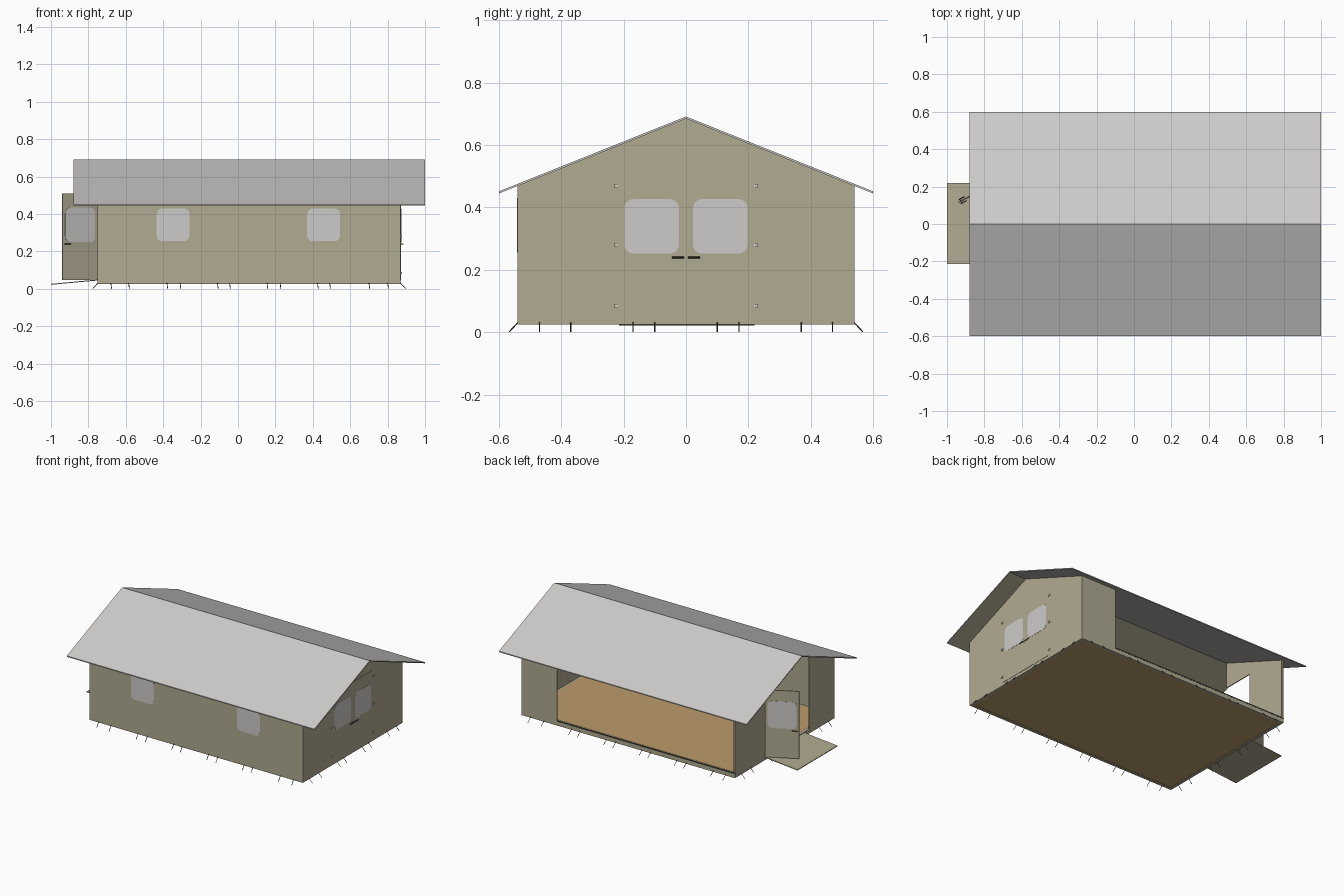
import bpy, bmesh, math
from mathutils import Vector

if "Cube" in bpy.data.objects:
    bpy.data.objects.remove(bpy.data.objects["Cube"], do_unlink=True)


def material(name, rgb):
    m = bpy.data.materials.new(name)
    m.use_nodes = True
    m.diffuse_color = (*rgb, 1)
    m.node_tree.nodes["Principled BSDF"].inputs["Base Color"].default_value = (*rgb, 1)
    return m


TAN = material("tan panel", (0.44, 0.405, 0.285))
GREY = material("light grey", (0.61, 0.6, 0.585))
WOOD = material("wood floor", (0.5, 0.33, 0.145))
DARK = material("dark metal", (0.07, 0.065, 0.05))

X0, X1, Y = -0.75, 0.87, 0.54      # wall footprint
BASE, DOOR_TOP = 0.025, 0.51
T = 0.006                          # panel thickness


def roof_z(y):
    return 0.685 - 0.4 * abs(y)


def finish(name, bm, mats):
    bmesh.ops.recalc_face_normals(bm, faces=bm.faces)
    me = bpy.data.meshes.new(name)
    bm.to_mesh(me)
    bm.free()
    for m in mats:
        me.materials.append(m)
    ob = bpy.data.objects.new(name, me)
    bpy.context.collection.objects.link(ob)
    return ob


def prism(name, pts, axis, a, b, *mats):
    """Extrude a 2D outline along one axis from a to b."""
    place = {"x": lambda p, t: (t, p[0], p[1]),
             "y": lambda p, t: (p[0], t, p[1]),
             "z": lambda p, t: (p[0], p[1], t)}[axis]
    bm = bmesh.new()
    face = bm.faces.new([bm.verts.new(place(p, a)) for p in pts])
    out = bmesh.ops.extrude_face_region(bm, geom=[face])
    shift = Vector(place((0, 0), b - a))
    verts = [g for g in out["geom"] if isinstance(g, bmesh.types.BMVert)]
    bmesh.ops.translate(bm, vec=shift, verts=verts)
    return finish(name, bm, mats)


def rect(u0, u1, v0, v1):
    return [(u0, v0), (u1, v0), (u1, v1), (u0, v1)]


def rounded(u0, u1, v0, v1, r=0.03, n=4):
    pts = []
    corners = [(u1 - r, v1 - r), (u0 + r, v1 - r), (u0 + r, v0 + r), (u1 - r, v0 + r)]
    for k, (cu, cv) in enumerate(corners):
        for i in range(n + 1):
            t = math.pi / 2 * (k + i / n)
            pts.append((cu + r * math.cos(t), cv + r * math.sin(t)))
    return pts


def rod(bm, p, q, r=0.002):
    """Thin square bar between two points."""
    p, q = Vector(p), Vector(q)
    d = q - p
    mat = d.to_track_quat("Z", "Y").to_matrix().to_4x4()
    mat.translation = (p + q) / 2
    bmesh.ops.create_cone(bm, cap_ends=True, segments=4, radius1=r, radius2=r,
                          depth=d.length, matrix=mat)


# Floor slab and its rim
prism("floor", rect(X0 + 0.02, X1 - 0.02, 0.02 - Y, Y - 0.02), "z", BASE + 0.002, 0.055, WOOD)
for s, side in ((-1, "front"), (1, "back")):
    prism(side + "_floor_rim", rect(X0, X1, BASE, 0.054), "y", s * Y, s * (Y - 0.02), TAN)
for x, s, side in ((X0, 1, "right"), (X1, -1, "left")):
    prism(side + "_floor_rim", rect(-Y, Y, BASE, 0.054), "x", x, x + s * 0.02, TAN)
prism("back_sill_line", rect(X0, 0.6, 0.052, 0.06), "y", Y - 0.004, Y + 0.001, DARK)

# Long walls: the back one is mostly open
prism("front_wall", rect(X0, X1, BASE, roof_z(Y)), "y", -Y, T - Y, TAN)
prism("back_wall_panel", rect(0.6, X1, BASE, roof_z(Y)), "y", Y - T, Y, TAN)
prism("back_corner_post", rect(X0, X0 + 0.012, BASE, roof_z(Y)), "y", Y - 0.012, Y, TAN)
for i, x in enumerate((-0.435, 0.37)):
    prism(f"front_window_{i}", rounded(x, x + 0.175, 0.255, 0.43), "y",
          -Y - 0.0015, T - Y + 0.0015, GREY)

# Closed gable end with double doors
gable = [(-Y, BASE), (Y, BASE), (Y, roof_z(Y)), (0, roof_z(0)), (-Y, roof_z(Y))]
prism("left_gable_wall", gable, "x", X1 - T, X1, TAN)
for s, side in ((-1, "front"), (1, "back")):
    prism(side + "_closed_door", rect(s * 0.002, s * 0.22, 0.045, DOOR_TOP), "x", X1, X1 + 0.002, TAN)
    prism(side + "_door_window", rounded(*sorted((s * 0.022, s * 0.198)), 0.252, 0.427),
          "x", X1 - T - 0.001, X1 + 0.003, GREY)
    bm = bmesh.new()
    rod(bm, (X1, s * 0.01, 0.24), (X1 + 0.014, s * 0.01, 0.24))
    rod(bm, (X1 + 0.014, s * 0.006, 0.24), (X1 + 0.014, s * 0.045, 0.24), 0.003)
    finish(side + "_door_handle", bm, [DARK])
    for i, z in enumerate((0.085, 0.28, 0.47)):
        prism(f"{side}_hinge_{i}", rect(s * 0.218, s * 0.23, z - 0.006, z + 0.006),
              "x", X1, X1 + 0.006, GREY)

# Open gable end: panels each side of the doorway
prism("right_gable_back_panel",
      [(Y, BASE), (Y, roof_z(Y)), (0, roof_z(0)), (0, DOOR_TOP), (0.218, DOOR_TOP), (0.218, BASE)],
      "x", X0, X0 + T, TAN)
prism("right_gable_front_panel",
      [(-Y, BASE), (-Y, roof_z(Y)), (-0.265, roof_z(0.265)), (-0.265, BASE)],
      "x", X0, X0 + T, TAN)

# Swung door leaf with window and handle
bm = bmesh.new()
rod(bm, (0.2, -0.012, 0.24), (0.2, 0.012, 0.24))
for y in (-0.012, 0.012):
    rod(bm, (0.17, y, 0.24), (0.205, y, 0.24), 0.003)
leaf = [prism("open_door", rect(0, 0.215, 0.048, DOOR_TOP), "y", -T / 2, T / 2, TAN),
        prism("open_door_window", rounded(0.018, 0.198, 0.25, 0.435), "y", -0.0045, 0.0045, GREY),
        finish("open_door_handle", bm, [DARK])]
for ob in leaf:
    ob.location = (X0, 0.215, 0)
    ob.rotation_euler.z = math.pi + math.atan2(0.1, 0.19)

# Entry ramp
prism("ramp", [(X0, 0.05), (X0, 0.045), (-1, 0.022), (-1, 0.027)], "y", -0.215, 0.22, TAN)

# Roof slopes, the front one lined in tan underneath
for s, side in ((-1, "front"), (1, "back")):
    e = s * 0.6
    ob = prism(side + "_roof", [(0, roof_z(0)), (e, roof_z(e)), (e, roof_z(e) + 0.007),
                                (0, roof_z(0) + 0.007)], "x", -0.88, 1.0, GREY, TAN)
    if s < 0:
        for p in ob.data.polygons:
            p.material_index = int(p.normal.z < -0.5)

# Ground pegs splayed outward along every side
bm = bmesh.new()
for x in (-0.68, -0.585, -0.38, -0.31, -0.11, -0.045, 0.155, 0.225, 0.425, 0.49, 0.7, 0.8):
    for s in (-1, 1):
        rod(bm, (x, s * (Y - 0.002), 0.035), (x + 0.004, s * (Y + 0.027), 0.004))
for y in (0.1, 0.17, 0.37, 0.47):
    for s in (-1, 1):
        rod(bm, (X1 - 0.002, s * y, 0.035), (X1 + 0.027, s * y, 0.004))
        rod(bm, (X0 + 0.002, s * y, 0.035), (X0 - 0.027, s * y, 0.004))
lowest = min(v.co.z for v in bm.verts)
bmesh.ops.translate(bm, vec=(0, 0, -lowest), verts=bm.verts)
finish("ground_pegs", bm, [DARK])
